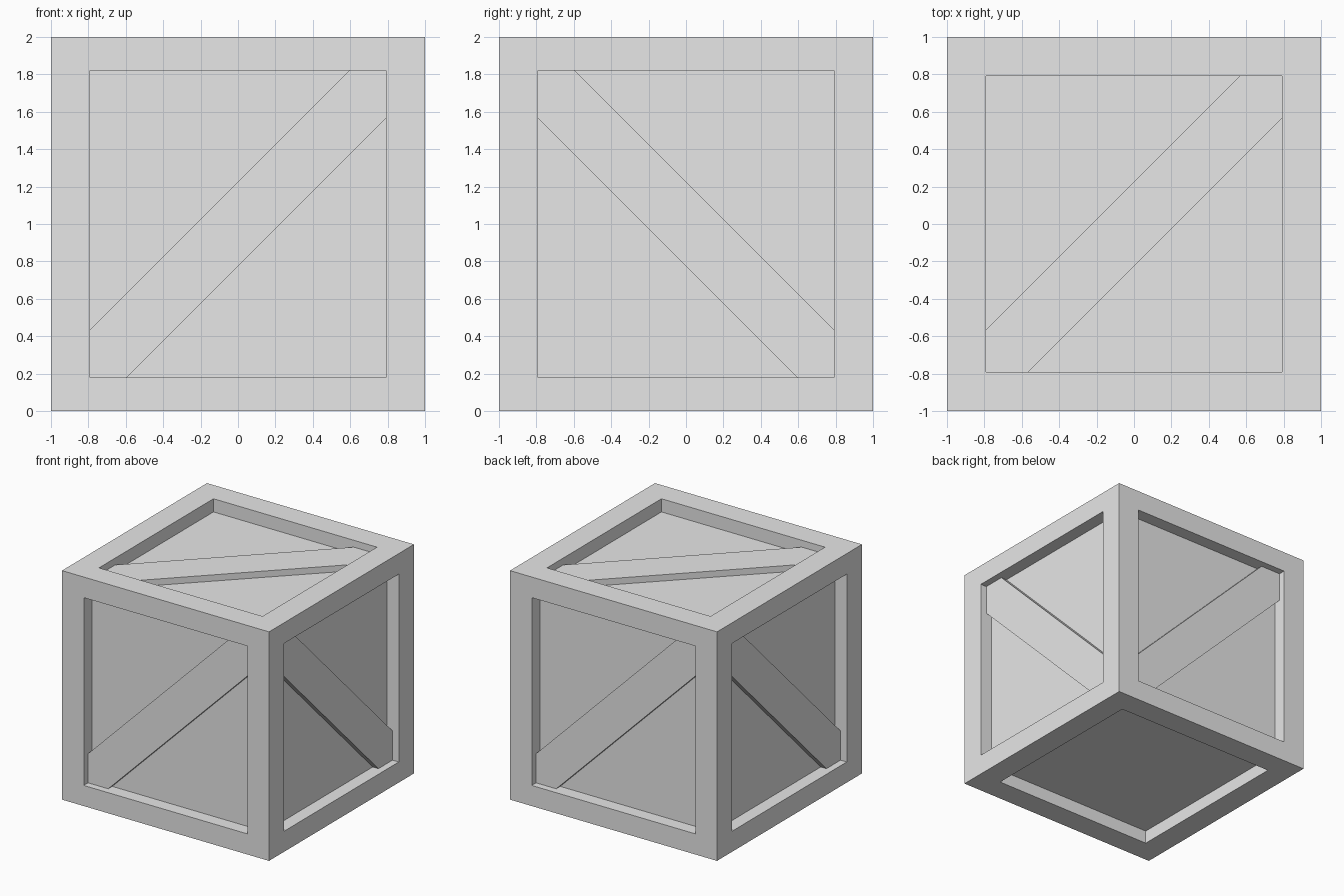
import bpy
import bmesh
from math import copysign, pi
from mathutils import Matrix, Vector

if "Cube" in bpy.data.objects:
    bpy.data.objects.remove(bpy.data.objects["Cube"])

OPENING = (0.79, 0.79, 0.82)   # half sizes of the recessed openings
RECESS = 0.115                 # depth of the panels behind the frame
BRACE_TOP = 0.94               # distance of the brace face from the centre
BRACE_HALF = 0.225             # half the brace width, measured along an edge

grey = bpy.data.materials.new("plain grey")
grey.use_nodes = True
grey.diffuse_color = (0.8, 0.8, 0.8, 1)
grey.node_tree.nodes["Principled BSDF"].inputs["Base Color"].default_value = (0.8, 0.8, 0.8, 1)


def add_object(name, bm):
    bmesh.ops.recalc_face_normals(bm, faces=bm.faces)
    mesh = bpy.data.meshes.new(name)
    bm.to_mesh(mesh)
    bm.free()
    mesh.materials.append(grey)
    obj = bpy.data.objects.new(name, mesh)
    bpy.context.collection.objects.link(obj)
    return obj


# Crate body: a cube with a framed pocket sunk into each face
bm = bmesh.new()
bmesh.ops.create_cube(bm, size=2)
panels = list(bm.faces)
bmesh.ops.inset_individual(bm, faces=panels, thickness=0.2)
for face in panels:
    axis = max(range(3), key=lambda i: abs(face.normal[i]))
    for vert in face.verts:
        for i in range(3):
            if i != axis:
                vert.co[i] = copysign(OPENING[i], vert.co[i])
floors = bmesh.ops.extrude_discrete_faces(bm, faces=panels)["faces"]
for face in floors:
    face.normal_update()
    bmesh.ops.translate(bm, verts=face.verts, vec=face.normal * -RECESS)
bmesh.ops.translate(bm, verts=bm.verts, vec=(0, 0, 1))
add_object("crate_frame", bm)


def add_brace(name, matrix, half_height, flip=1):
    """Diagonal plank clipped to its opening, lying in the local XY plane."""
    w, h, c = OPENING[0], half_height, BRACE_HALF
    outline = [(-w, -h), (c - h, -h), (w, w - c), (w, h), (h - c, h), (-w, c - w)]
    bm = bmesh.new()
    base = 1 - RECESS
    face = bm.faces.new([bm.verts.new((u * flip, v, base)) for u, v in outline])
    top = bmesh.ops.extrude_face_region(bm, geom=[face])["geom"]
    bmesh.ops.translate(bm, vec=Vector((0, 0, BRACE_TOP - base)),
                        verts=[g for g in top if isinstance(g, bmesh.types.BMVert)])
    # Drop the hidden face lying on the panel
    bmesh.ops.recalc_face_normals(bm, faces=bm.faces)
    hidden = [f for f in bm.faces if all(abs(v.co.z - base) < 0.001 for v in f.verts)]
    bmesh.ops.delete(bm, geom=hidden, context="FACES_ONLY")
    bmesh.ops.transform(bm, matrix=Matrix.Translation((0, 0, 1)) @ matrix, verts=bm.verts)
    add_object(name, bm)


# Diagonal braces on the lid and four sides; the underside stays bare
add_brace("top_brace", Matrix.Identity(4), OPENING[1])
upright = Matrix.Rotation(pi / 2, 4, "X")
for i, side in enumerate(("front", "right_view", "back", "left_view")):
    name = {"right_view": "left", "left_view": "right"}.get(side, side) + "_brace"
    turn = Matrix.Rotation(i * pi / 2, 4, "Z")
    add_brace(name, turn @ upright, OPENING[2], -1 if i % 2 else 1)
